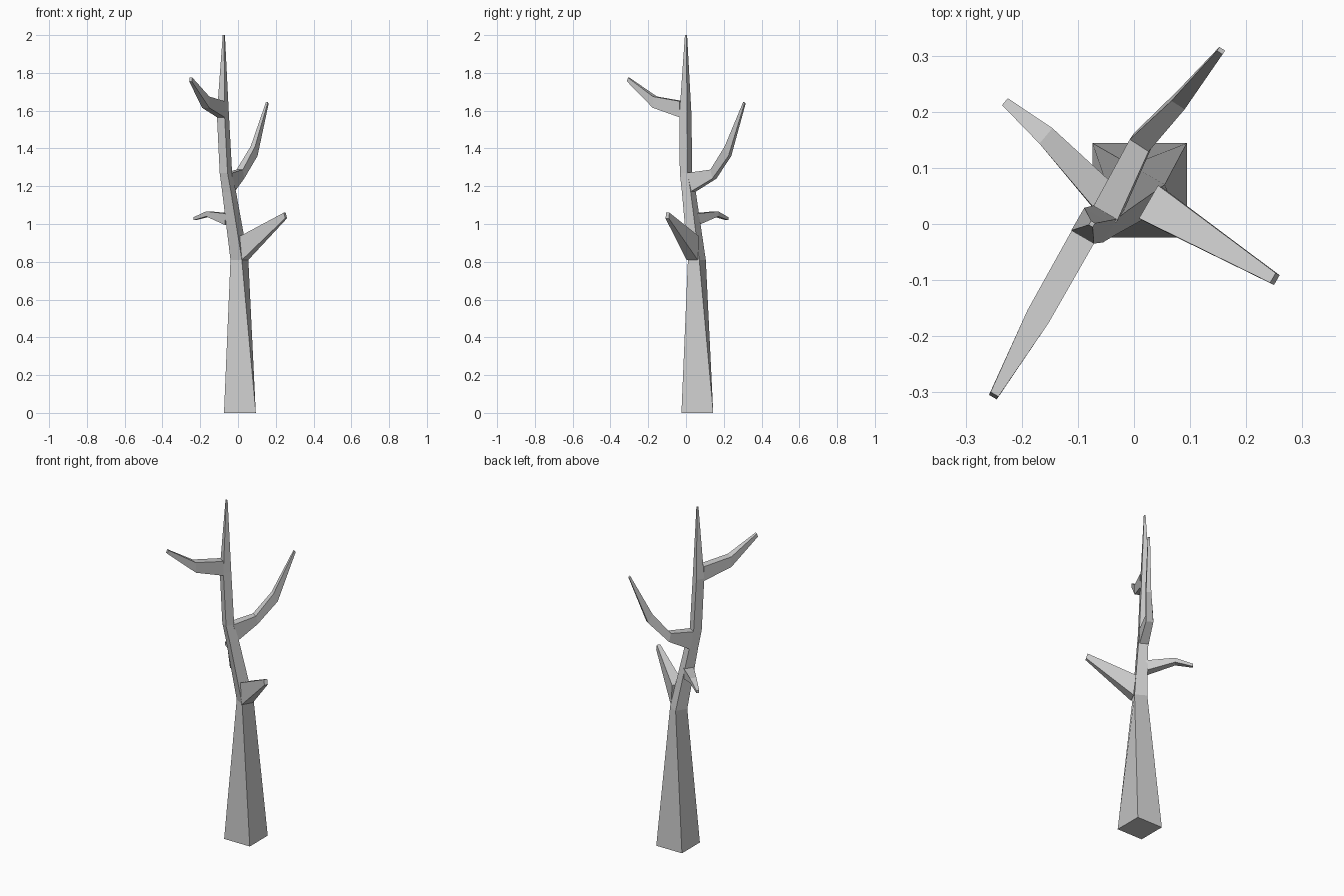
import bpy
import bmesh
from math import cos, sin, radians
from mathutils import Vector

if "Cube" in bpy.data.objects:
    bpy.data.objects.remove(bpy.data.objects["Cube"])


def loft(name, rings):
    """Skin a list of four-cornered rings and cap both ends."""
    bm = bmesh.new()
    loops = [[bm.verts.new(p) for p in ring] for ring in rings]
    for a, b in zip(loops, loops[1:]):
        for i in range(4):
            j = (i + 1) % 4
            bm.faces.new((a[i], a[j], b[j], b[i]))
    bm.faces.new(loops[0][::-1])
    bm.faces.new(loops[-1])
    bmesh.ops.recalc_face_normals(bm, faces=bm.faces)
    mesh = bpy.data.meshes.new(name)
    bm.to_mesh(mesh)
    bm.free()
    obj = bpy.data.objects.new(name, mesh)
    bpy.context.collection.objects.link(obj)
    return obj


def square(x, y, z, radius, angle):
    return [(x + radius * cos(radians(angle + 90 * i)),
             y + radius * sin(radians(angle + 90 * i)), z) for i in range(4)]


def branch(name, heading, sections):
    """Sections: x, y, lower z, upper z, half width, forward lean of lower edge."""
    d = Vector((cos(radians(heading)), sin(radians(heading)), 0))
    s = Vector((-d.y, d.x, 0))
    rings = []
    for x, y, z0, z1, w, lean in sections:
        lo = Vector((x, y, z0)) + d * lean
        up = Vector((x, y, z1)) - d * lean
        rings.append([lo - s * w, lo + s * w, up + s * w, up - s * w])
    return loft(name, rings)


# Trunk: square base that twists and bends as it tapers
loft("trunk", [square(*r) for r in [
    (0.010, 0.060, 0.00, 0.119, -45),
    (0.0075, 0.0575, 0.81, 0.049, -75),
    (-0.047, 0.015, 1.17, 0.038, -75),
    (-0.064, 0.000, 1.27, 0.034, -75),
    (-0.080, -0.003, 1.58, 0.033, -75),
    (-0.075, 0.000, 2.00, 0.006, -75)]])

# Branches, from lowest to highest
branch("low_right_branch", -30, [
    (0.032, 0.036, 0.81, 0.935, 0.034, 0.007),
    (0.251, -0.098, 1.03, 1.06, 0.010, 0.004)])
branch("small_left_branch", 140, [
    (-0.049, 0.044, 0.995, 1.055, 0.028, 0.004),
    (-0.157, 0.157, 1.04, 1.067, 0.018, 0.0),
    (-0.230, 0.218, 1.02, 1.036, 0.008, 0.0)])
branch("back_right_branch", 57, [
    (-0.046, 0.026, 1.17, 1.27, 0.025, 0.012),
    (0.0125, 0.145, 1.24, 1.288, 0.020, 0.006),
    (0.085, 0.222, 1.36, 1.41, 0.014, 0.012),
    (0.155, 0.309, 1.637, 1.645, 0.006, 0.004)])
branch("high_left_branch", -120, [
    (-0.091, -0.023, 1.565, 1.65, 0.023, 0.0),
    (-0.171, -0.165, 1.615, 1.675, 0.022, 0.0),
    (-0.250, -0.306, 1.755, 1.775, 0.008, 0.003)])
